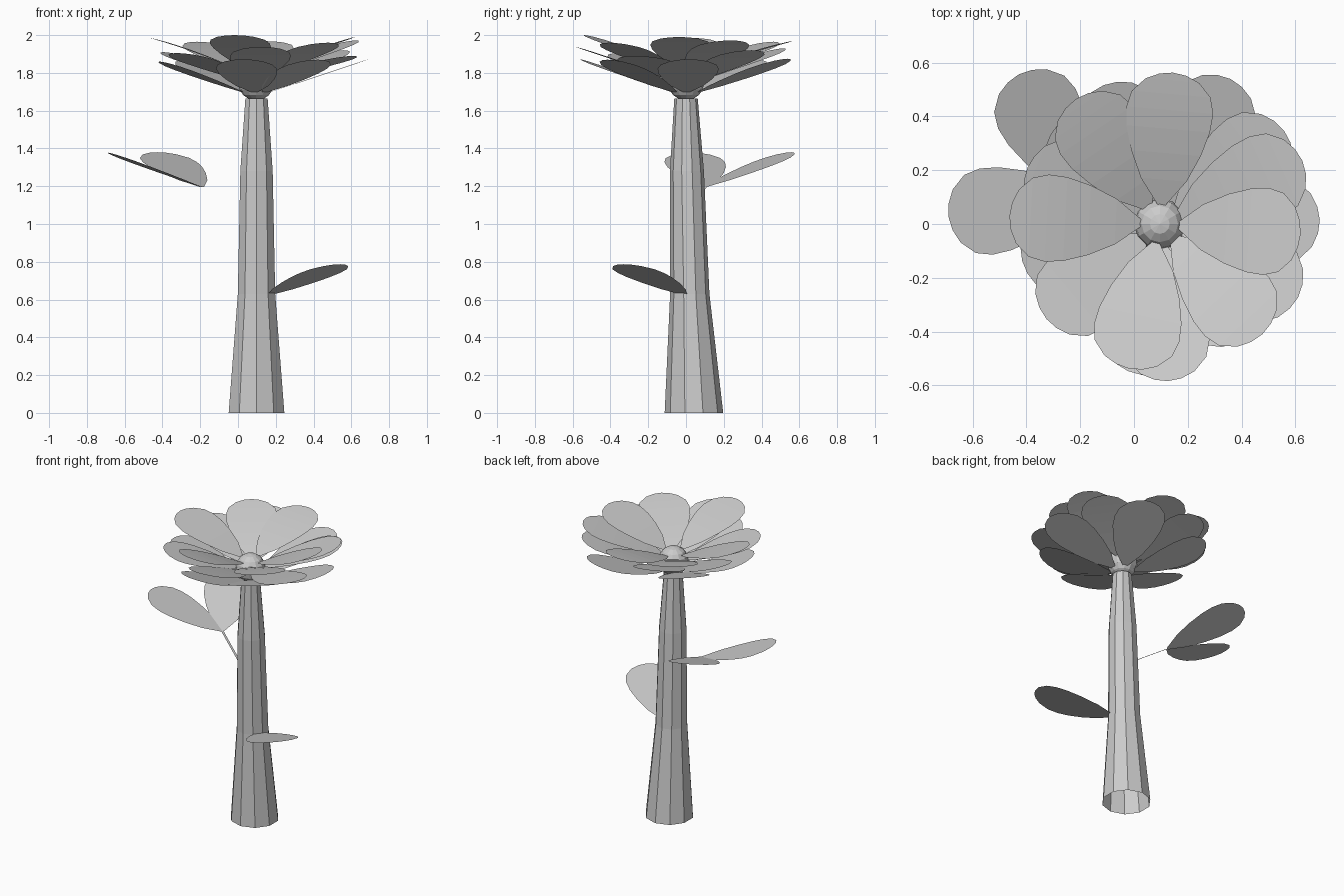
import bpy, bmesh
from math import sin, cos, pi, radians
from mathutils import Vector

if "Cube" in bpy.data.objects:
    bpy.data.objects.remove(bpy.data.objects["Cube"])

CX = 0.096  # flower axis

# half outline of a blade: fraction of length, half width
BLADE = [(0, .01), (.2, .085), (.4, .13), (.58, .156), (.72, .162),
         (.84, .147), (.94, .1), (.985, .05), (1, 0)]


def finish(name, bm):
    me = bpy.data.meshes.new(name)
    bm.to_mesh(me)
    bm.free()
    ob = bpy.data.objects.new(name, me)
    bpy.context.collection.objects.link(ob)
    return ob


def blade(name, base, angle, length, rise, bow=0):
    """Rounded blade in two halves meeting at a midrib, optionally arched."""
    a = radians(angle)
    along = Vector((cos(a) * length, sin(a) * length, rise))
    side = Vector((-sin(a), cos(a), 0))
    bm = bmesh.new()
    rows = []
    for u, v in BLADE[:-1]:
        p = Vector(base) + along * u + Vector((0, 0, bow * 4 * u * (1 - u)))
        rows.append([bm.verts.new(p + side * w) for w in (v, 0, -v)])
    tip = bm.verts.new(Vector(base) + along)
    for lo, hi in zip(rows, rows[1:]):
        for i in (0, 1):
            bm.faces.new((lo[i], lo[i + 1], hi[i + 1], hi[i]))
    for i in (0, 1):
        bm.faces.new((rows[-1][i], rows[-1][i + 1], tip))
    return finish(name, bm)


# stem: open ten-sided tapering tube, leaning slightly
bm = bmesh.new()
rings = []
for y, z, r in [(.042, 0, .155), (.02, .63, .104), (.005, 1.28, .09), (0, 1.665, .062)]:
    rings.append([bm.verts.new((CX + .002 + r * cos(pi / 2 + i * pi / 5),
                                y + r * sin(pi / 2 + i * pi / 5), z)) for i in range(10)])
for lo, hi in zip(rings, rings[1:]):
    for i in range(10):
        j = (i + 1) % 10
        bm.faces.new((lo[i], lo[j], hi[j], hi[i]))
finish("stem", bm)

# flower centre: ball with its underside cut flat
bm = bmesh.new()
bmesh.ops.create_uvsphere(bm, u_segments=12, v_segments=8, radius=.096)
bmesh.ops.translate(bm, vec=(CX, 0, 1.75), verts=bm.verts)
bmesh.ops.bisect_plane(bm, geom=bm.verts[:] + bm.edges[:] + bm.faces[:],
                       plane_co=(0, 0, 1.66), plane_no=(0, 0, 1), clear_inner=True)
bmesh.ops.holes_fill(bm, edges=bm.edges[:])
finish("flower_centre", bm)

# petals: layers of (base z, arch, [(angle, reach from axis, tip z)])
LAYERS = [
    (1.805, .012, [(177, .56, 1.985), (85, .565, 1.968), (-4, .525, 1.99), (-102, .55, 2.0)]),
    (1.785, .01, [(24, .58, 1.972), (124, .56, 1.965), (-47, .56, 1.96)]),
    (1.755, .005, [(-87, .585, 1.938), (37, .578, 1.92), (112, .557, 1.93),
                   (157, .535, 1.91), (220, .55, 1.905), (-28, .582, 1.89)]),
    (1.695, 0, [(1.5, .595, 1.872), (64, .6, 1.875), (-97, .565, 1.872), (-52, .53, 1.87),
                (195, .53, 1.86), (135, .53, 1.87)]),
]
for n, (z0, bow, petals) in enumerate(LAYERS):
    for k, (ang, reach, z1) in enumerate(petals):
        a = radians(ang)
        base = (CX + .065 * cos(a), .065 * sin(a), z0)
        blade(f"petal_{n}_{k}", base, ang, reach - .065, z1 - z0, bow)

# leaves
blade("low_leaf", (.16, 0, .622), -41, .505, .165)
fork = (-.19, .1, 1.195)
blade("upper_leaf_left", fork, 188.5, .505, .183)
blade("upper_leaf_back", fork, 117.5, .515, .185)

# thin leaf stalk
bm = bmesh.new()
w = Vector((0, .01, 0))
s, e = Vector((.015, 0, 1.07)), Vector(fork)
bm.faces.new([bm.verts.new(p) for p in (s - w, s + w, e + w, e - w)])
finish("leaf_stalk", bm)
